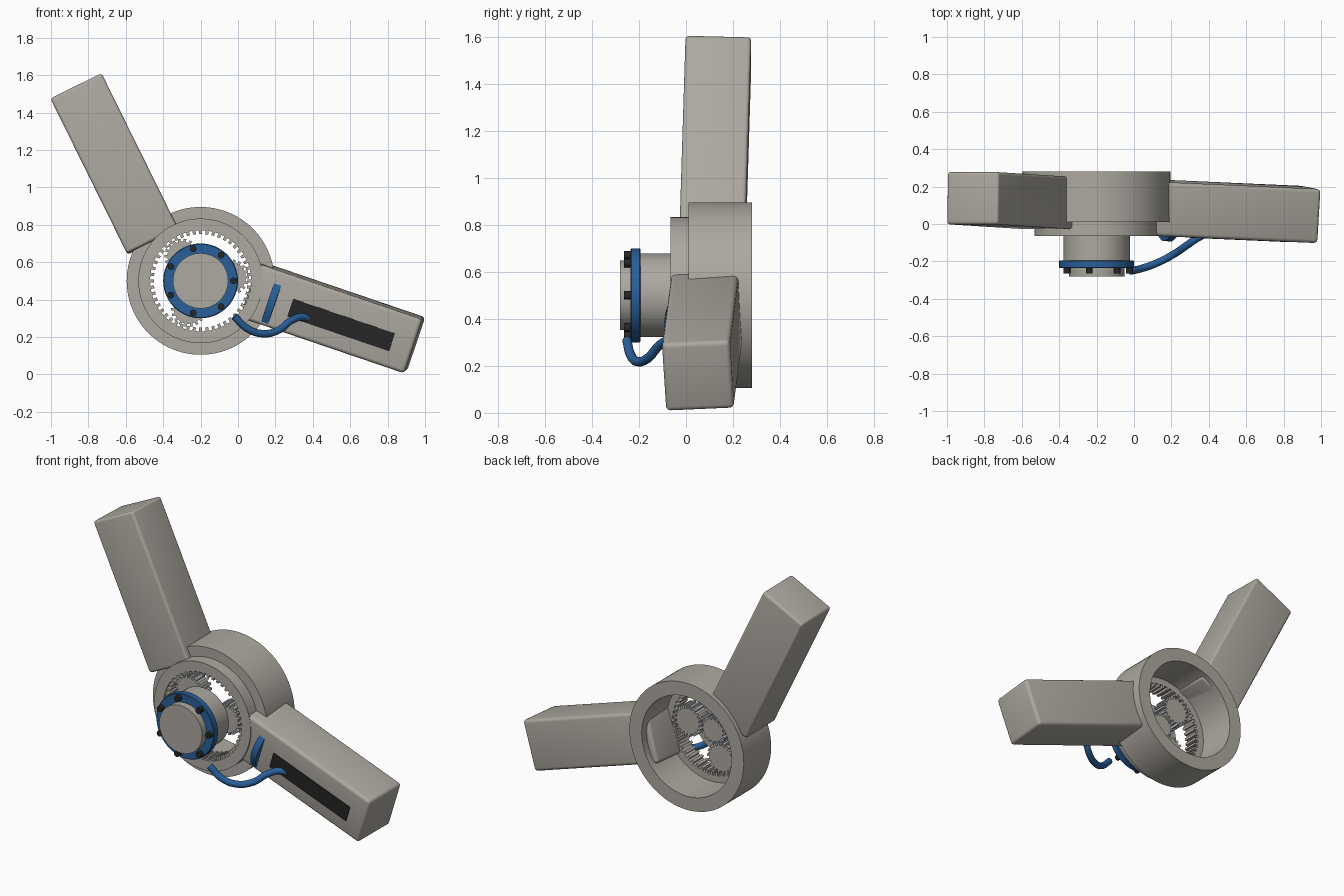
import bpy, bmesh, math
from mathutils import Matrix, Vector

if "Cube" in bpy.data.objects:
    bpy.data.objects.remove(bpy.data.objects["Cube"])

CX, CZ = -0.2, 0.5          # joint axis, running along y


def material(name, rgb):
    m = bpy.data.materials.new(name)
    m.diffuse_color = (*rgb, 1)
    m.use_nodes = True
    m.node_tree.nodes["Principled BSDF"].inputs["Base Color"].default_value = m.diffuse_color
    return m


GREY = material("warm_grey", (0.42, 0.395, 0.355))
STEEL = material("steel_grey", (0.44, 0.45, 0.47))
BLUE = material("blue", (0.022, 0.115, 0.32))
BLACK = material("black", (0.02, 0.02, 0.02))


def add(name, bm, mat, smooth=True):
    bmesh.ops.recalc_face_normals(bm, faces=bm.faces)
    me = bpy.data.meshes.new(name)
    bm.to_mesh(me)
    bm.free()
    me.materials.append(mat)
    ob = bpy.data.objects.new(name, me)
    bpy.context.collection.objects.link(ob)
    if smooth:
        bpy.ops.object.select_all(action='DESELECT')
        ob.select_set(True)
        bpy.context.view_layer.objects.active = ob
        bpy.ops.object.shade_smooth_by_angle(angle=math.radians(35))
    return ob


def lathe(name, profile, mat, x=CX, z=CZ, n=64, closed=False):
    """Turn (radius, y) points around an axis parallel to y."""
    bm = bmesh.new()
    rings = [[bm.verts.new((x + r * math.cos(2 * math.pi * i / n), y,
                            z + r * math.sin(2 * math.pi * i / n)))
              for i in range(n)] for r, y in profile]
    pairs = list(zip(rings, rings[1:]))
    if closed:
        pairs.append((rings[-1], rings[0]))
    else:
        bm.faces.new(rings[0])
        bm.faces.new(rings[-1])
    for a, b in pairs:
        for i in range(n):
            j = (i + 1) % n
            bm.faces.new((a[i], a[j], b[j], b[i]))
    return add(name, bm, mat)


def teeth(name, x, z, r0, r1, y0, y1, count, width, mat):
    """Ring of box teeth between two radii."""
    bm = bmesh.new()
    for i in range(count):
        m = (Matrix.Translation((x, (y0 + y1) / 2, z))
             @ Matrix.Rotation(2 * math.pi * i / count, 4, 'Y')
             @ Matrix.Translation(((r0 + r1) / 2, 0, 0))
             @ Matrix.Diagonal((r1 - r0, y1 - y0, width, 1)))
        bmesh.ops.create_cube(bm, size=1, matrix=m)
    return add(name, bm, mat, False)


def polar(r, deg):
    a = math.radians(deg)
    return CX + r * math.cos(a), CZ + r * math.sin(a)


def frame(centre, along, roll):
    """Local x along the arm, local y to the back, local z across."""
    u = Vector(along).normalized()
    back = (Vector((0, 1, 0)) - u * u.y).normalized()
    m = Matrix((u, back, u.cross(back))).transposed().to_4x4()
    return Matrix.Translation(centre) @ m @ Matrix.Rotation(math.radians(roll), 4, 'X')


def box(name, m, size, mat, bevel=0.0):
    bm = bmesh.new()
    bmesh.ops.create_cube(bm, size=1, matrix=Matrix.Diagonal((*size, 1)))
    if bevel:
        bmesh.ops.bevel(bm, geom=bm.edges[:], offset=bevel, segments=4,
                        profile=0.5, affect='EDGES')
    ob = add(name, bm, mat, bevel > 0)
    ob.matrix_world = m
    return ob


# Joint housing: wide rear drum with a stepped front flange
lathe("joint_housing", [(0.27, -0.065), (0.333, -0.065), (0.333, 0.01),
                        (0.395, 0.01), (0.395, 0.28), (0.31, 0.28),
                        (0.31, 0.035), (0.27, 0.035)], GREY, n=96, closed=True)
teeth("ring_gear_teeth", CX, CZ, 0.25, 0.274, -0.06, 0.035, 48, 0.016, GREY)

# Planet gears and sun gear
for k, deg in enumerate((7, 127, 247)):
    px, pz = polar(0.165, deg)
    lathe(f"planet_gear_{k + 1}", [(0.078, -0.06), (0.078, 0.035)], GREY, px, pz, 32)
    teeth(f"planet_teeth_{k + 1}", px, pz, 0.076, 0.094, -0.06, 0.035, 18, 0.014, STEEL)
lathe("sun_gear", [(0.068, -0.08), (0.068, 0.02)], GREY, n=32)
teeth("sun_teeth", CX, CZ, 0.066, 0.082, -0.06, 0.02, 16, 0.014, STEEL)

# Motor body with narrower front cap
lathe("motor", [(0.148, -0.28), (0.148, -0.2), (0.178, -0.2), (0.178, -0.062)], GREY)

# Blue clamp ring with seven bolts
lathe("clamp_ring", [(0.148, -0.236), (0.196, -0.236), (0.2, -0.232),
                     (0.2, -0.198), (0.196, -0.194), (0.148, -0.194)], BLUE, closed=True)
for k in range(7):
    bx, bz = polar(0.176, k * 360 / 7)
    lathe(f"bolt_{k + 1}", [(0.018, -0.264), (0.018, -0.22)], BLACK, bx, bz, 12)

# Two tilted beam arms
upper = frame((-0.66, 0.125, 1.125), (-0.443, 0.028, 0.897), 0)
lower = frame((0.505, 0.07, 0.305), (0.947, -0.042, -0.322), 3.5)
W, T = 0.305, 0.28
box("upper_arm", upper, (0.925, T, W), GREY, 0.016)
box("lower_arm", lower, (0.93, T + 0.01, W), GREY, 0.02)

# Dark panel on the front of the lower arm
front = -(T + 0.01) / 2
box("arm_panel", lower @ Matrix.Translation((0.063, front - 0.002, -0.015)),
    (0.575, 0.008, 0.1), BLACK)

# Arched blue strap across the lower arm
bm = bmesh.new()
arc = [(-0.108 + 0.216 * i / 12, front - 0.033 * math.sin(math.pi * i / 12))
       for i in range(13)]
sides = [[bm.verts.new((x, y, z)) for z, y in arc] for x in (-0.02, 0.02)]
bm.faces.new(sides[0])
bm.faces.new(sides[1])
for i in range(13):
    j = (i + 1) % 13
    bm.faces.new((sides[0][i], sides[0][j], sides[1][j], sides[1][i]))
strap = add("arm_strap", bm, BLUE)
strap.matrix_world = lower @ Matrix.Translation((-0.328, 0, -0.027))

# Cable from the motor into the lower arm
path = [(-0.02, -0.252, 0.31), (0.05, -0.235, 0.245), (0.13, -0.205, 0.218),
        (0.215, -0.16, 0.235), (0.285, -0.112, 0.288), (0.34, -0.075, 0.307),
        (0.41, -0.04, 0.29)]
cu = bpy.data.curves.new("cable", 'CURVE')
cu.dimensions = '3D'
cu.bevel_depth = 0.02
cu.bevel_resolution = 4
cu.use_fill_caps = True
sp = cu.splines.new('BEZIER')
sp.bezier_points.add(len(path) - 1)
for p, co in zip(sp.bezier_points, path):
    p.co = co
    p.handle_left_type = p.handle_right_type = 'AUTO'
cu.materials.append(BLUE)
bpy.context.collection.objects.link(bpy.data.objects.new("cable", cu))
